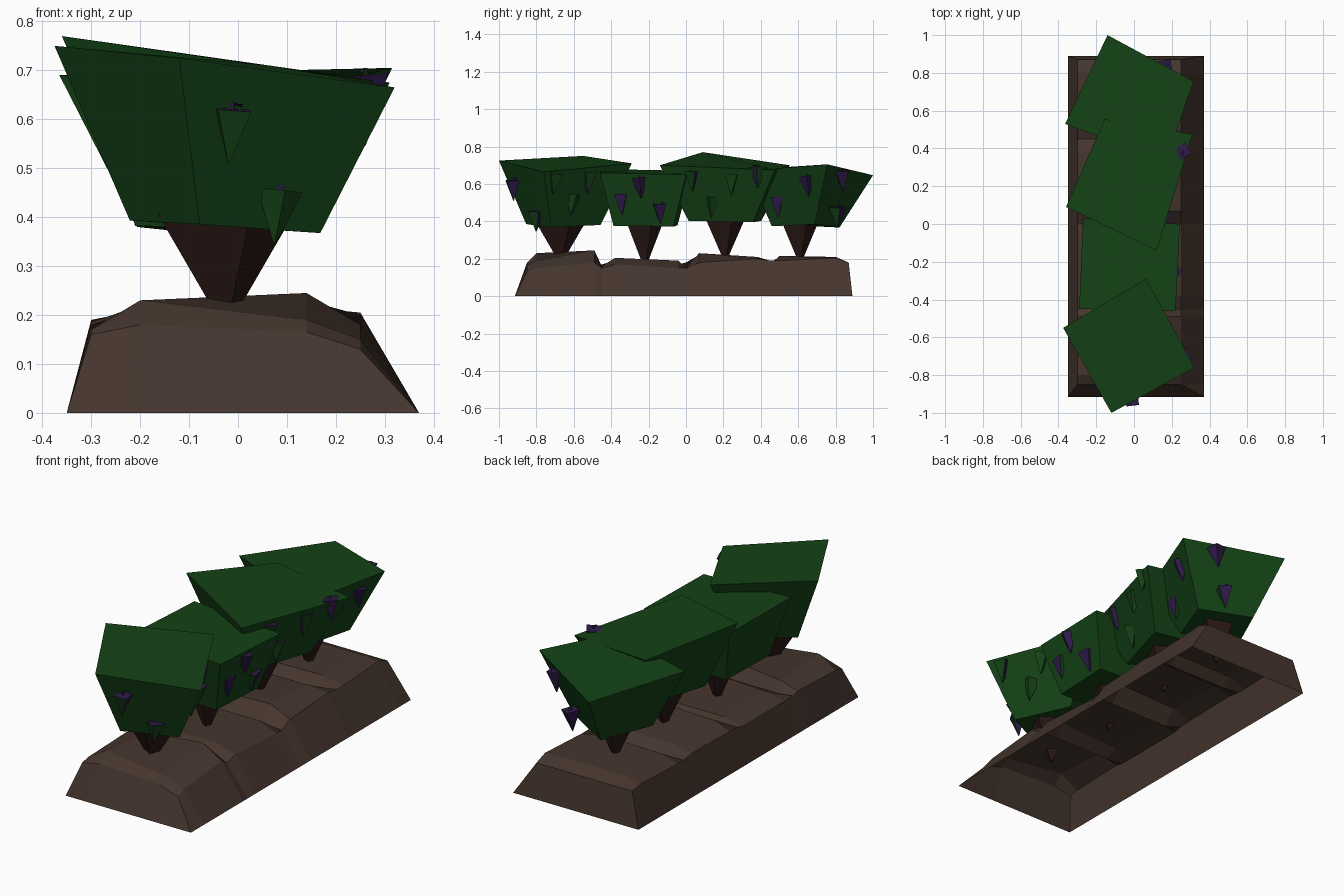
import bpy, bmesh, math
from mathutils import Vector, Matrix
from mathutils.bvhtree import BVHTree

if "Cube" in bpy.data.objects:
    bpy.data.objects.remove(bpy.data.objects["Cube"])


def material(name, color):
    m = bpy.data.materials.new(name)
    m.diffuse_color = (*color, 1)
    m.use_nodes = True
    m.node_tree.nodes["Principled BSDF"].inputs["Base Color"].default_value = m.diffuse_color
    return m


SOIL = material("soil", (0.06, 0.036, 0.027))
WOOD = material("wood", (0.022, 0.009, 0.007))
LEAF = material("leaf", (0.007, 0.055, 0.008))
FRUIT = material("fruit", (0.028, 0.010, 0.065))


def make(name, bm, mats, outward=True):
    bmesh.ops.remove_doubles(bm, verts=bm.verts, dist=0.0005)
    if outward:
        bmesh.ops.recalc_face_normals(bm, faces=bm.faces)
    me = bpy.data.meshes.new(name)
    bm.to_mesh(me)
    bm.free()
    for m in mats:
        me.materials.append(m)
    ob = bpy.data.objects.new(name, me)
    bpy.context.collection.objects.link(ob)
    return ob


def loft(bm, rings, caps=True):
    """Join closed rings of points, then cap both ends."""
    vs = [[bm.verts.new(p) for p in r] for r in rings]
    n = len(vs[0])
    for a, b in zip(vs, vs[1:]):
        for i in range(n):
            j = (i + 1) % n
            bm.faces.new((a[i], a[j], b[j], b[i]))
    if caps:
        bm.faces.new(vs[0])
        bm.faces.new(vs[-1])


# Soil bed: open shell of cross-sections (y, heights at four inner x stations)
sections = [
    (-0.85, .16, .18, .165, .13), (-0.80, .17, .23, .19, .15),
    (-0.49, .18, .21, .245, .18), (-0.45, .17, .16, .16, .15),
    (-0.38, .17, .19, .205, .17), (-0.04, .17, .19, .19, .15),
    (0.00, .18, .15, .15, .15), (0.07, .185, .22, .23, .18),
    (0.38, .19, .21, .21, .20), (0.45, .18, .17, .17, .19),
    (0.50, .18, .21, .215, .19), (0.80, .19, .21, .21, .205),
    (0.87, .18, .18, .18, .18)]
end_x = (-.35, -.35, -.2, .14, .37, .37)
rows = [[(x, -0.915, 0) for x in end_x]]
for y, *hs in sections:
    rows.append([(-.35, y, 0)] + [(x, y, h) for x, h in zip((-.3, -.2, .14, .25), hs)]
                + [(.37, y, 0)])
rows.append([(x, 0.89, 0) for x in end_x])
bm = bmesh.new()
grid = [[bm.verts.new(p) for p in r] for r in rows]
for a, b in zip(grid, grid[1:]):
    for i in range(5):
        bm.faces.new((a[i], a[i + 1], b[i + 1], b[i]))
make("soil_bed", bm, [SOIL])

# Bushes: centre, lower size ratio, lower height, trunk tip height, trunk radius, top corners
bushes = [
    ((-.025, -.67), .56, .375, .18, .15,
     [(-.375, -.55, .75), (-.12, -1.0, .725), (.32, -.76, .665), (.065, -.29, .71)]),
    ((-.025, -.22), .70, .385, .16, .11,
     [(-.29, -.45, .68), (.22, -.46, .66), (.243, 0, .65), (-.27, .03, .67)]),
    ((-.02, .21), .56, .40, .19, .11,
     [(-.36, .09, .77), (.12, -.14, .70), (.31, .475, .675), (-.155, .555, .70)]),
    ((-.02, .61), .54, .38, .18, .11,
     [(-.365, .53, .69), (.17, .33, .67), (.315, .755, .705), (-.14, 1.0, .647)]),
]
tree_verts, tree_faces = [], []
for k, ((cx, cy), ratio, low, tip, rad, top) in enumerate(bushes, 1):
    lower = [(cx + (x - cx) * ratio, cy + (y - cy) * ratio, low + (z - .69) * .3)
             for x, y, z in top]
    bm = bmesh.new()
    loft(bm, [lower, top])
    ob = make(f"bush_{k}", bm, [LEAF])
    off = len(tree_verts)
    tree_verts += [v.co.copy() for v in ob.data.vertices]
    tree_faces += [[off + i for i in p.vertices] for p in ob.data.polygons]

    # Trunk: four-sided inverted taper from the soil into the bush
    def ring(r, z):
        return [(cx + r * math.cos(a), cy + r * math.sin(a), z)
                for a in (math.radians(20 + 90 * i) for i in range(4))]
    bm = bmesh.new()
    loft(bm, [ring(.008, tip), ring(rad, .41)])
    make(f"trunk_{k}", bm, [WOOD])

bvh = BVHTree.FromPolygons(tree_verts, tree_faces)

# Fruit clusters: (y, z, x), x None means found on the bush surface facing +x
fruit = [(-.925, .565, -.015), (-.80, .40, .08), (-.705, .60, None), (-.61, .49, None),
         (-.525, .605, None), (-.345, .49, None), (-.245, .58, None), (-.14, .44, None),
         (.035, .615, None), (.14, .475, None), (.245, .595, None), (.385, .635, None),
         (.49, .475, None), (.65, .59, None), (.835, .615, .16), (.81, .42, .09)]
for k, (y, z, x) in enumerate(fruit, 1):
    if x is None:
        hit = bvh.ray_cast(Vector((2, y, z)), Vector((-1, 0, 0)))[0]
        x = hit.x if hit else 0.1
    bm = bmesh.new()
    bmesh.ops.create_cone(bm, cap_ends=True, segments=4, radius1=.002, radius2=.048,
                          depth=.11)
    n = len(bm.faces)
    # Small stem and leaf on top
    loft(bm, [[(.006 * math.cos(a), .006 * math.sin(a), h) for a in (0, 2.1, 4.2)]
              for h in (.05, .07)])
    s = [bm.verts.new(p) for p in ((0, 0, .066), (.02, .008, .068), (.03, 0, .06),
                                   (.02, -.008, .068))]
    bm.faces.new(s)
    for i, f in enumerate(bm.faces):
        f.material_index = 0 if i < n else 1
    spin = Matrix.Rotation(k * 0.9, 4, 'Z') @ Matrix.Rotation(0.1, 4, 'X')
    bmesh.ops.transform(bm, matrix=Matrix.Translation((x, y, z)) @ spin, verts=bm.verts)
    make(f"fruit_{k}", bm, [FRUIT, LEAF])
